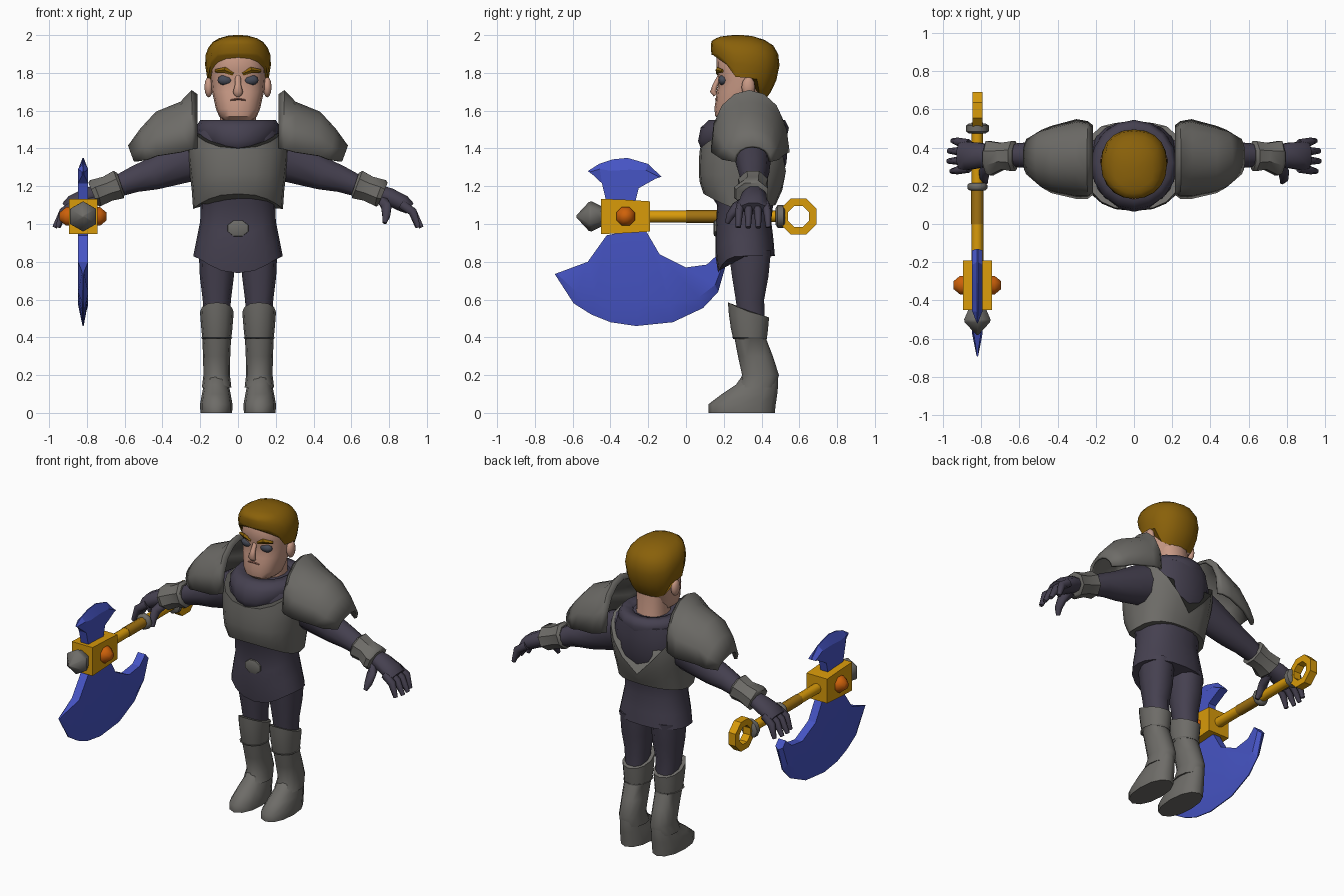
import bpy, bmesh, math
from mathutils import Vector

if "Cube" in bpy.data.objects:
    bpy.data.objects.remove(bpy.data.objects["Cube"])


def material(name, rgb):
    m = bpy.data.materials.new(name)
    m.diffuse_color = (*rgb, 1)
    m.use_nodes = True
    m.node_tree.nodes["Principled BSDF"].inputs["Base Color"].default_value = m.diffuse_color
    return m


STEEL = material("steel grey", (0.155, 0.15, 0.138))
CLOTH = material("dark cloth", (0.06, 0.052, 0.08))
SKIN = material("skin", (0.58, 0.32, 0.235))
HAIR = material("hair brown", (0.25, 0.118, 0.003))
BLUE = material("blade blue", (0.062, 0.09, 0.56))
GOLD = material("gold", (0.69, 0.325, 0.003))
GRIP = material("grip bronze", (0.36, 0.17, 0.006))
GEM = material("gem orange", (0.62, 0.12, 0.003))
EYE = material("eye grey", (0.065, 0.073, 0.1))
LIP = material("lip brown", (0.25, 0.1, 0.075))


def finish(name, mat, bm, mirror=False, angle=38):
    bmesh.ops.recalc_face_normals(bm, faces=bm.faces)
    me = bpy.data.meshes.new(name)
    bm.to_mesh(me)
    bm.free()
    me.materials.append(mat)
    me.shade_smooth()
    me.set_sharp_from_angle(angle=math.radians(angle))
    ob = bpy.data.objects.new(name, me)
    bpy.context.collection.objects.link(ob)
    if mirror:
        ob.modifiers.new("mirror", 'MIRROR').use_mirror_merge = False
    return ob


def skin_rings(bm, rings, closed=True, caps=True):
    vs = [[bm.verts.new(p) for p in r] for r in rings]
    n = len(vs[0])
    for a, b in zip(vs, vs[1:]):
        for i in range(n if closed else n - 1):
            j = (i + 1) % n
            bm.faces.new((a[i], a[j], b[j], b[i]))
    if caps:
        bm.faces.new(vs[0][::-1])
        bm.faces.new(vs[-1])


def lerp_table(rows, z):
    """Linear lookup in rows sorted by their first value."""
    for a, b in zip(rows, rows[1:]):
        if z <= b[0]:
            t = max(0, (z - a[0]) / (b[0] - a[0]))
            return [p + (q - p) * t for p, q in zip(a, b)]
    return list(rows[-1])


def shell(name, mat, rows, lo=None, hi=None, n=16, power=2.4, x=0, mirror=False, angle=38):
    """Upright body of rounded rings; rows are (z, half width, front y, back y).
    lo and hi shape the lower and upper rims by s = sin(azimuth), -1 in front."""
    rings = []
    z0, z1 = rows[0][0], rows[-1][0]
    for row in rows:
        ring = []
        for i in range(n):
            a = 2 * math.pi * i / n
            c, s = math.cos(a), math.sin(a)
            r = row
            if lo or hi:
                l, h = (lo(s) if lo else z0), (hi(s) if hi else z1)
                z = l + (h - l) * (row[0] - z0) / (z1 - z0)
                r = [z] + lerp_table(rows, z)[1:]
            px = math.copysign(abs(c) ** (2 / power), c) * r[1]
            py = math.copysign(abs(s) ** (2 / power), s) * (r[3] - r[2]) / 2
            ring.append((x + px, (r[2] + r[3]) / 2 + py, r[0]))
        rings.append(ring)
    bm = bmesh.new()
    skin_rings(bm, rings)
    return finish(name, mat, bm, mirror, angle)


def tube(name, mat, path, n=8, phase=0.0, mirror=False, angle=38):
    """Rings across a path of (x, y, z, radius u, radius v)."""
    pts = [Vector(p[:3]) for p in path]
    rings = []
    for i, p in enumerate(pts):
        t = (pts[min(i + 1, len(pts) - 1)] - pts[max(i - 1, 0)]).normalized()
        ref = Vector((1, 0, 0)) if abs(t.y) > 0.8 else Vector((0, 1, 0))
        v = t.cross(ref).normalized()
        u = v.cross(t)
        ru, rv = path[i][3:]
        angs = [phase + 2 * math.pi * k / n for k in range(n)]
        rings.append([p + u * ru * math.cos(a) + v * rv * math.sin(a) for a in angs])
    bm = bmesh.new()
    skin_rings(bm, rings)
    return finish(name, mat, bm, mirror, angle)


def ball(name, mat, centre, size):
    bm = bmesh.new()
    bmesh.ops.create_uvsphere(bm, u_segments=10, v_segments=6, radius=1)
    for v in bm.verts:
        v.co = Vector([c + s * q for c, s, q in zip(centre, size, v.co)])
    return finish(name, mat, bm, True, 60)


def band(name, mat, x, loops, closed=False, tip=1.0):
    """Flat piece in the y-z plane between loops of (points, half thickness);
    tip scales the thickness at the first point of each loop."""
    bm = bmesh.new()

    def side(pts, t):
        return [(x + t * (tip if i == 0 else 1), y, z) for i, (y, z) in enumerate(pts)]

    seq = [side(pts, t) for pts, t in loops] + [side(pts, -t) for pts, t in reversed(loops)]
    seq.append(seq[0])
    skin_rings(bm, seq, closed, False)
    bmesh.ops.remove_doubles(bm, verts=bm.verts, dist=1e-5)
    if not closed:
        bmesh.ops.holes_fill(bm, edges=[e for e in bm.edges if e.is_boundary])
    return finish(name, mat, bm, False, 20)


def front(s):
    return max(0, -s)


def back(s):
    return max(0, s)


# Head and neck
shell("head", SKIN, [(1.545, .07, .185, .36), (1.57, .1, .155, .38), (1.61, .117, .15, .40),
                     (1.66, .128, .158, .42), (1.70, .138, .162, .44), (1.76, .144, .176, .46),
                     (1.81, .146, .16, .46), (1.88, .14, .162, .45), (1.94, .11, .19, .42)])
shell("neck", SKIN, [(1.45, .11, .23, .46), (1.55, .095, .24, .44), (1.68, .1, .25, .43)], n=12)
tube("nose", SKIN, [(0, .18, 1.785, .012, .014), (0, .155, 1.735, .014, .017),
                    (0, .144, 1.70, .017, .026), (0, .157, 1.682, .012, .02)], 8, angle=70)
ball("ear", SKIN, (.155, .33, 1.725), (.024, .036, .055))
ball("eye", EYE, (.068, .196, 1.762), (.043, .026, .028))
tube("eyebrow", HAIR, [(.025, .168, 1.795, .008, .010), (.07, .166, 1.815, .010, .016),
                       (.12, .193, 1.81, .008, .009)], 4, mirror=True)
tube("mouth", LIP, [(-.04, .164, 1.655, .005, .004), (0, .158, 1.662, .005, .006),
                    (.04, .164, 1.655, .005, .004)], 4)

# Hair cap with a hairline that drops from forehead to nape
hairline = [(-1, 1.895), (-.7, 1.885), (-.4, 1.78), (.3, 1.77), (.5, 1.69), (1, 1.66)]
shell("hair", HAIR, [(1.66, .125, .2, .42), (1.70, .145, .17, .45), (1.76, .161, .16, .478),
                     (1.84, .174, .15, .495), (1.90, .172, .135, .488), (1.945, .152, .13, .462),
                     (1.975, .122, .138, .415), (1.995, .07, .19, .35), (2.0, .02, .25, .30)],
      lo=lambda s: lerp_table(hairline, s)[1], n=20, power=2.25, angle=60)

# Tunic with pointed front hem, and cowl
shell("tunic", CLOTH, [(.74, .24, .17, .475), (.84, .237, .155, .47), (.95, .212, .155, .46),
                       (1.1, .185, .165, .44), (1.2, .21, .1, .495), (1.3, .235, .09, .53),
                       (1.42, .24, .095, .54), (1.5, .22, .1, .54), (1.54, .16, .13, .5)],
      lo=lambda s: .83 - .09 * front(s) ** 3, n=20, power=2.3)
shell("cowl", CLOTH, [(1.38, .14, .085, .50), (1.44, .2, .064, .53), (1.51, .226, .078, .545),
                      (1.55, .2, .12, .525), (1.548, .13, .19, .465), (1.48, .1, .25, .44)],
      power=2, angle=70)
tube("buckle", STEEL, [(0, .17, .977, .06, .047), (0, .15, .977, .058, .045),
                       (0, .145, .977, .04, .03)], 8, math.pi / 8)

# Breastplate, cut to a V behind
shell("breastplate", STEEL, [(1.08, .238, .15, .465), (1.18, .245, .078, .51), (1.26, .255, .068, .535),
                             (1.34, .265, .068, .55), (1.42, .268, .076, .552), (1.5, .25, .085, .55)],
      lo=lambda s: 1.08 + .08 * front(s) ** 2 + .02 * back(s),
      hi=lambda s: 1.5 - .1 * front(s) ** 2 - .32 * (1 - math.sqrt(max(0, 1 - back(s) ** 2))),
      n=20, power=2.4)

# Shoulder plates: arches swept outward
bm = bmesh.new()
arches = []
for x, top, low, yf, yb in [(.22, 1.68, 1.40, .16, .51), (.245, 1.70, 1.395, .14, .53),
                            (.30, 1.64, 1.38, .14, .54), (.43, 1.587, 1.36, .17, .505),
                            (.51, 1.50, 1.34, .2, .485), (.575, 1.41, 1.33, .26, .445)]:
    arch = []
    for k in range(9):
        a = math.pi * k / 8
        h = math.sin(a) ** .85
        out = 0.03 * (1 - h) if x > .5 else 0
        arch.append((x - out, (yf + yb) / 2 - (yb - yf) / 2 * math.cos(a), low + (top - low) * h))
    arches.append(arch)
skin_rings(bm, arches, False, False)
plate = finish("shoulder_plate", STEEL, bm, True, 45)
sol = plate.modifiers.new("thickness", 'SOLIDIFY')
sol.thickness, sol.offset = .018, 0

# Arms, bracers and hands
tube("arm", CLOTH, [(.15, .35, 1.38, .11, .13), (.27, .355, 1.34, .095, .125), (.45, .36, 1.265, .08, .09),
                    (.55, .36, 1.235, .068, .072), (.70, .36, 1.175, .055, .05)], 10, mirror=True, angle=60)
tube("bracer", STEEL, [(.62, .355, 1.213, .07, .065), (.632, .355, 1.209, .085, .084), (.69, .355, 1.187, .075, .073),
                       (.755, .345, 1.163, .098, .08), (.767, .345, 1.158, .088, .07)], 8, math.pi / 8, True, 40)
tube("hand", CLOTH, [(.73, .36, 1.17, .05, .045), (.80, .36, 1.145, .07, .05), (.875, .356, 1.108, .08, .048),
                     (.91, .356, 1.083, .074, .036)], 8, math.pi / 8, True, 60)
for i, tip in enumerate((.955, .972, .97, .95)):
    y = .29 + .044 * i
    tube("finger_%d" % (i + 1), CLOTH,
         [(.865, y, 1.105, .022, .028), (.925, y + .006 * (i - 1.5), 1.065, .0215, .026),
          (tip, y + .009 * (i - 1.5), .982, .014, .013)], 6, mirror=True, angle=65)
tube("thumb", CLOTH, [(.765, .33, 1.125, .03, .034), (.785, .265, 1.09, .026, .03),
                      (.785, .235, 1.045, .022, .024), (.775, .218, 1.005, .012, .012)], 6, mirror=True, angle=65)

# Legs and boots
shell("leg", CLOTH, [(.45, .064, .28, .42), (.6, .075, .26, .417), (.72, .09, .24, .44),
                     (.86, .096, .22, .455)], n=10, x=.112, mirror=True, angle=60)
shell("foot", STEEL, [(0, .084, .12, .47), (.045, .086, .118, .475), (.1, .076, .19, .483),
                      (.15, .066, .265, .488), (.2, .058, .30, .485)], n=12, power=2.2, x=.115, mirror=True, angle=60)
shell("greave", STEEL, [(.135, .078, .268, .475), (.2, .07, .297, .492), (.3, .072, .275, .46),
                        (.39, .076, .258, .425), (.4, .085, .238, .43)], n=12, power=2.2, x=.113, mirror=True)
shell("knee_guard", STEEL, [(.39, .076, .25, .428), (.45, .083, .237, .435), (.53, .089, .226, .442),
                            (.585, .09, .222, .445)],
      hi=lambda s: .535 + .05 * front(s) - .03 * back(s), n=12, power=2.2, x=.112, mirror=True)

# Axe shaft, grip, collars and head block
AX, AZ = -.82, 1.04


def along_y(name, mat, rows, n=8, phase=0.0, angle=28):
    return tube(name, mat, [(AX, y, AZ, ru, rv) for y, ru, rv in rows], n, phase, angle=angle)


along_y("axe_shaft", GOLD, [(-.25, .032, .032), (.53, .03, .03)], angle=50)
along_y("axe_grip", GRIP, [(0, .0335, .0335), (.18, .0335, .0335)], angle=50)
along_y("front_collar", STEEL, [(.175, .04, .04), (.185, .052, .052), (.205, .052, .052), (.215, .04, .04)], angle=50)
along_y("rear_collar", STEEL, [(.475, .045, .045), (.485, .06, .06), (.515, .06, .06), (.525, .045, .045)], angle=50)
along_y("axe_block", GOLD, [(-.45, .107, .132), (-.32, .107, .125), (-.19, .107, .113)], 4, math.pi / 4)
along_y("axe_spike", STEEL, [(-.44, .05, .05), (-.50, .08, .08), (-.515, .076, .076), (-.58, .006, .006)],
        6, math.pi / 6, 62)
tube("axe_gem", GEM, [(AX + d, -.32, AZ, r, r) for d, r in
                      ((-.125, .022), (-.09, .053), (.09, .053), (.125, .022))], 8, math.pi / 8, angle=60)

# Axe pommel ring
ring = [[(.595 + r * math.cos(math.pi * (k + .5) / 4), AZ + r * math.sin(math.pi * (k + .5) / 4))
         for k in range(8)] for r in (.06, .104)]
band("pommel_ring", GOLD, AX, [(ring[0], .026), (ring[1], .026)], True)


# Axe blades: thick at the root, tapered to the cutting edge
def blade(name, root, edge):
    mid = [(a + (c - a) * .74, b + (d - b) * .74) for (a, b), (c, d) in zip(root, edge)]
    band(name, BLUE, AX, [(root, .027), (mid, .027), (edge, .003)], tip=.2)


blade("lower_blade",
      [(-.66, .748), (-.52, .80), (-.42, .94), (-.32, .96), (-.21, .96), (-.14, .84), (0, .77), (.11, .785), (.17, .84)],
      [(-.695, .735), (-.595, .58), (-.5, .52), (-.4, .48), (-.265, .46), (-.07, .48), (.09, .555), (.17, .64), (.213, .79)])
blade("upper_blade",
      [(-.49, 1.258), (-.445, 1.215), (-.42, 1.11), (-.27, 1.11), (-.25, 1.19), (-.16, 1.24)],
      [(-.52, 1.28), (-.46, 1.318), (-.39, 1.342), (-.31, 1.35), (-.2, 1.318), (-.13, 1.25)])
